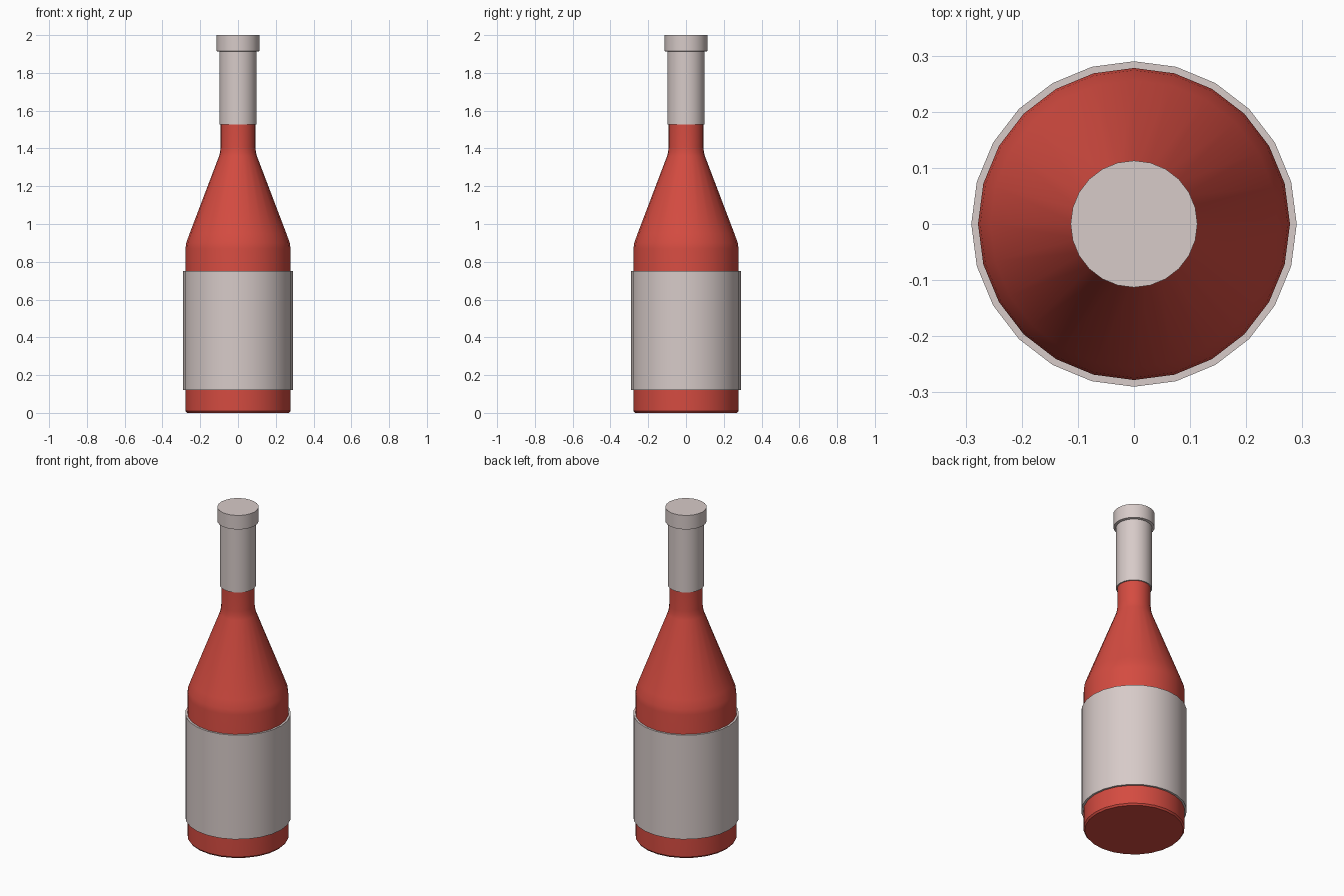
import bpy, bmesh, math

if "Cube" in bpy.data.objects:
    bpy.data.objects.remove(bpy.data.objects["Cube"])

SIDES = 24


def material(name, rgb):
    m = bpy.data.materials.new(name)
    m.diffuse_color = (*rgb, 1.0)
    m.use_nodes = True
    m.node_tree.nodes["Principled BSDF"].inputs["Base Color"].default_value = m.diffuse_color
    return m


red = material("red glass", (0.66, 0.071, 0.052))
pale = material("pale paper", (0.68, 0.595, 0.58))


def lathe(name, profile, mat, closed=False):
    """Spin an (r, z) profile, given bottom to top, about z; cap the ends unless it is a loop."""
    bm = bmesh.new()
    rings = []
    for r, z in profile:
        rings.append([bm.verts.new((r * math.cos(2 * math.pi * i / SIDES),
                                    r * math.sin(2 * math.pi * i / SIDES), z))
                      for i in range(SIDES)])
    pairs = list(zip(rings, rings[1:]))
    if closed:
        pairs.append((rings[-1], rings[0]))
    for a, b in pairs:
        for i in range(SIDES):
            j = (i + 1) % SIDES
            bm.faces.new((a[i], a[j], b[j], b[i]))
    if not closed:
        bm.faces.new(rings[0][::-1])
        bm.faces.new(rings[-1])
    bmesh.ops.recalc_face_normals(bm, faces=bm.faces)
    me = bpy.data.meshes.new(name)
    bm.to_mesh(me)
    bm.free()
    me.materials.append(mat)
    ob = bpy.data.objects.new(name, me)
    bpy.context.collection.objects.link(ob)
    bpy.ops.object.select_all(action='DESELECT')
    ob.select_set(True)
    bpy.context.view_layer.objects.active = ob
    bpy.ops.object.shade_smooth_by_angle(angle=math.radians(35))
    return ob


# Glass body with sloping shoulder and neck
lathe("bottle_body", [(0.27, 0), (0.278, 0.01), (0.278, 0.87), (0.274, 0.9),
                      (0.256, 0.95), (0.1, 1.36), (0.095, 1.38),
                      (0.092, 1.41), (0.092, 1.54)], red)

# Paper label wrapped round the body
lathe("label", [(0.277, 0.122), (0.29, 0.122), (0.29, 0.752), (0.277, 0.752)],
      pale, closed=True)

# Foil sleeve and wider lip in one turned piece
lathe("foil_cap", [(0.091, 1.527), (0.099, 1.527), (0.099, 1.912), (0.113, 1.915),
                   (0.113, 2.0)], pale)
